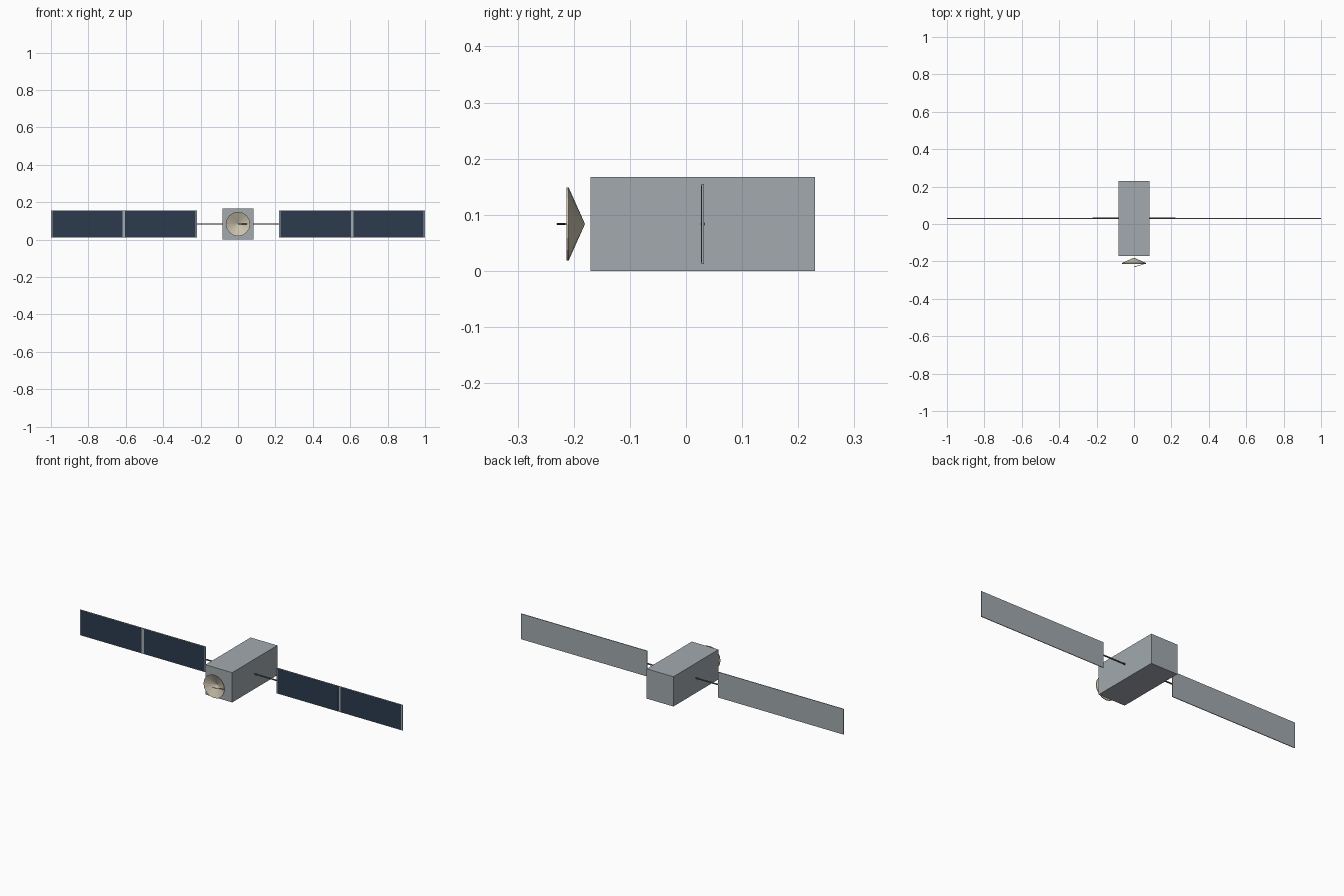
import bpy, bmesh, math
from mathutils import Vector

cube = bpy.data.objects.get("Cube")
if cube:
    bpy.data.objects.remove(cube, do_unlink=True)

MID = 0.0835      # height of the long axis
WING_Y = 0.03     # depth of the solar wings


def material(name, rgb):
    m = bpy.data.materials.new(name)
    m.use_nodes = True
    m.diffuse_color = (*rgb, 1)
    m.node_tree.nodes["Principled BSDF"].inputs["Base Color"].default_value = (*rgb, 1)
    return m


GREY = material("metal grey", (0.36, 0.40, 0.43))
BLUE = material("solar blue", (0.025, 0.043, 0.078))
CREAM = material("dish cream", (0.60, 0.54, 0.42))
DARK = material("dark grey", (0.10, 0.11, 0.12))


def finish(bm, name, mat):
    bmesh.ops.recalc_face_normals(bm, faces=bm.faces)
    me = bpy.data.meshes.new(name)
    bm.to_mesh(me)
    bm.free()
    me.materials.append(mat)
    ob = bpy.data.objects.new(name, me)
    bpy.context.collection.objects.link(ob)
    return ob


def box(name, lo, hi, mat):
    bm = bmesh.new()
    bmesh.ops.create_cube(bm, size=1)
    lo, hi = Vector(lo), Vector(hi)
    bmesh.ops.scale(bm, vec=hi - lo, verts=bm.verts)
    bmesh.ops.translate(bm, vec=(lo + hi) / 2, verts=bm.verts)
    return finish(bm, name, mat)


def rod(name, a, b, r1, r2, mat, sides=8):
    a, b = Vector(a), Vector(b)
    bm = bmesh.new()
    bmesh.ops.create_cone(bm, cap_ends=True, segments=sides, radius1=r1,
                          radius2=r2, depth=(b - a).length)
    turn = (b - a).to_track_quat("Z", "Y").to_matrix()
    bmesh.ops.rotate(bm, matrix=turn, verts=bm.verts)
    bmesh.ops.translate(bm, vec=(a + b) / 2, verts=bm.verts)
    return finish(bm, name, mat)


# Body
box("body", (-0.083, -0.17, 0), (0.083, 0.23, 2 * MID), GREY)

# Solar wings: boom, backing panel and two cell plates on each side
for side, s in (("left", 1), ("right", -1)):
    def wing_box(name, x0, x1, y0, y1, z0, z1, mat):
        xs = sorted((s * x0, s * x1))
        box(f"{side}_{name}", (xs[0], y0, z0), (xs[1], y1, z1), mat)

    rod(f"{side}_boom", (s * 0.08, WING_Y, MID), (s * 0.222, WING_Y, MID),
        0.004, 0.004, DARK)
    wing_box("panel", 0.22, 1.0, WING_Y - 0.002, WING_Y + 0.002, 0.012, 0.155, GREY)
    for part, x0, x1 in (("inner_cells", 0.227, 0.603), ("outer_cells", 0.617, 0.993)):
        wing_box(part, x0, x1, WING_Y - 0.003, WING_Y - 0.002, 0.015, 0.152, BLUE)

# Dish: thin conical shell spun around the y axis, opening to the front
bm = bmesh.new()
profile = [(0, -0.180), (0.065, -0.209), (0.065, -0.213), (0, -0.184)]
verts = [bm.verts.new((r, y, MID)) for r, y in profile]
edges = [bm.edges.new(pair) for pair in zip(verts, verts[1:])]
bmesh.ops.spin(bm, geom=verts + edges, cent=(0, 0, MID), axis=(0, 1, 0),
               angle=math.tau, steps=16)
bmesh.ops.remove_doubles(bm, verts=bm.verts, dist=0.0005)
finish(bm, "dish", CREAM)

# Feed arm from the dish rim to its focus
rod("feed_arm", (0.062, -0.211, MID), (0, -0.229, MID), 0.0012, 0.0018, DARK, 6)
